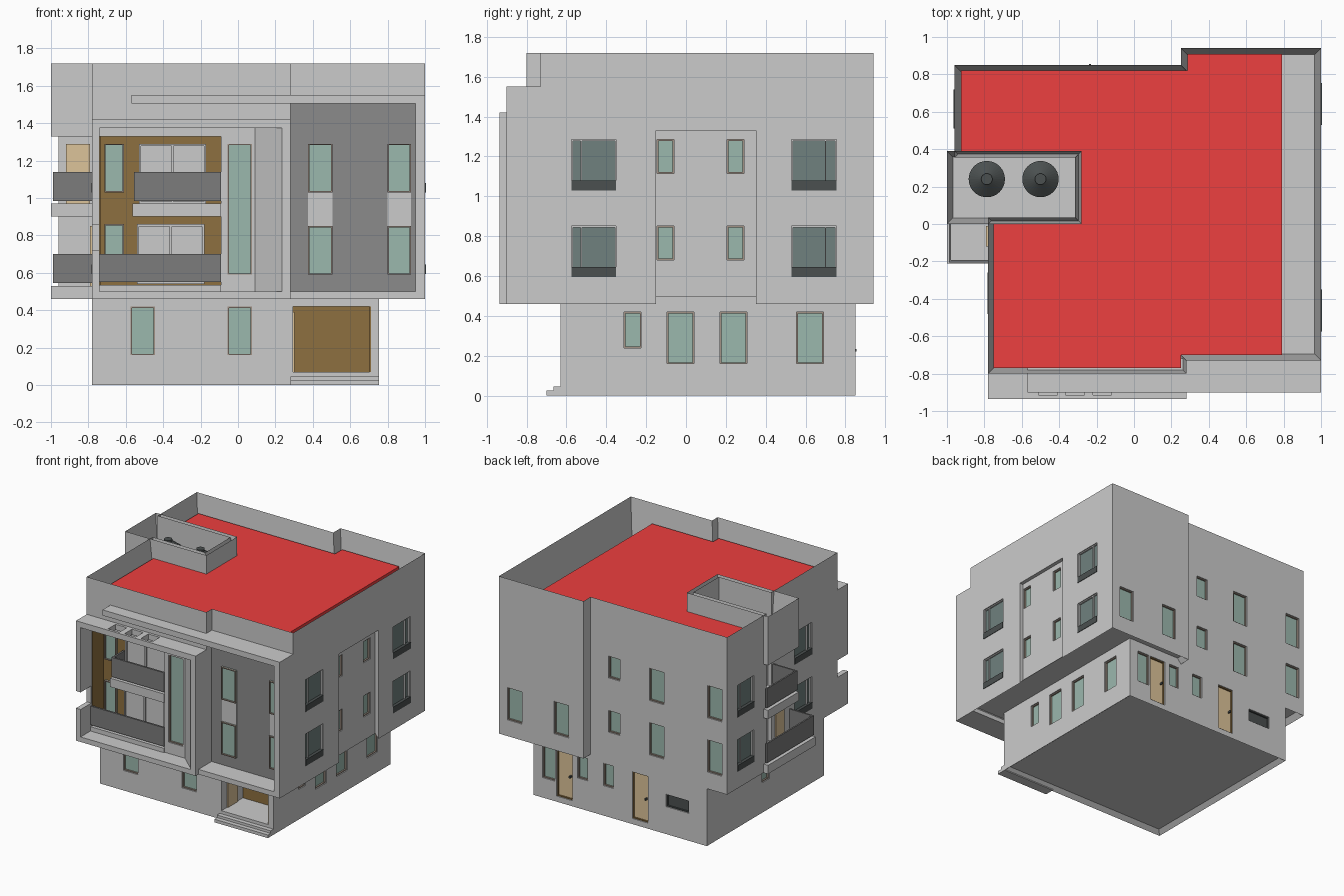
import bpy, bmesh
from mathutils import Matrix

if "Cube" in bpy.data.objects:
    bpy.data.objects.remove(bpy.data.objects["Cube"])

def mat(name, r, g, b):
    m = bpy.data.materials.new(name)
    m.diffuse_color = (r, g, b, 1)
    m.use_nodes = True
    m.node_tree.nodes["Principled BSDF"].inputs["Base Color"].default_value = m.diffuse_color
    return m

TEAL = mat("teal_glass", .33, .48, .42)
DARK = mat("dark_glass", .16, .22, .21)
BLACK = mat("black_metal", .07, .08, .08)
CHAR = mat("charcoal", .2, .2, .2)
PANEL = mat("slate_cladding", .26, .26, .26)
BROWN = mat("brown_cladding", .27, .16, .05)
TRIM = mat("brown_trim", .36, .29, .24)
WOOD = mat("door_wood", .72, .55, .32)
RED = mat("roof_red", .85, .05, .05)
PALE = mat("pale_glass", .62, .62, .63)

def finish(name, bm, m=None):
    bmesh.ops.recalc_face_normals(bm, faces=bm.faces)
    me = bpy.data.meshes.new(name)
    bm.to_mesh(me)
    bm.free()
    ob = bpy.data.objects.new(name, me)
    bpy.context.collection.objects.link(ob)
    if m:
        me.materials.append(m)
    return ob

def boxes(name, items, m=None):
    """One object made of boxes (x0, x1, y0, y1, z0, z1)."""
    bm = bmesh.new()
    for x0, x1, y0, y1, z0, z1 in items:
        mx = Matrix.Translation(((x0+x1)/2, (y0+y1)/2, (z0+z1)/2)) @ Matrix.Diagonal((x1-x0, y1-y0, z1-z0, 1))
        bmesh.ops.create_cube(bm, size=1, matrix=mx)
    return finish(name, bm, m)

def prism(name, pts, z0, z1, top=0, bottom=0, t=.035, m=None):
    """Extruded outline, with optional sunken top and bottom inside a rim."""
    bm = bmesh.new()
    f = bm.faces.new([bm.verts.new((x, y, z0)) for x, y in pts])
    r = bmesh.ops.extrude_face_region(bm, geom=[f], use_keep_orig=True)
    cap = [g for g in r["geom"] if isinstance(g, bmesh.types.BMFace)][0]
    for v in cap.verts:
        v.co.z = z1
    bmesh.ops.recalc_face_normals(bm, faces=bm.faces)
    for face, d in ((cap, -top), (f, bottom)):
        if d:
            bmesh.ops.inset_region(bm, faces=[face], thickness=t, use_even_offset=True)
            for v in face.verts:
                v.co.z += d
    return finish(name, bm, m)

def cut(ob, items):
    c = boxes("cutter", items)
    c.hide_render = True
    md = ob.modifiers.new("cut", "BOOLEAN")
    md.operation, md.solver, md.object = "DIFFERENCE", "EXACT", c
    bpy.context.view_layer.objects.active = ob
    bpy.ops.object.modifier_apply(modifier=md.name)
    bpy.data.objects.remove(c)

def on_wall(side, p, u0, u1, d0, d1, z0, z1):
    """Box on a wall plane: u runs along the wall, d points outward."""
    s = 1 if side in "RB" else -1
    a, b = sorted((p + s*d0, p + s*d1))
    return (u0, u1, a, b, z0, z1) if side in "FB" else (a, b, u0, u1, z0, z1)

holes = []
def window(side, p, u0, u1, z0, z1, glass=TEAL, trim=TRIM, name="window", sunk=True, w=.007, bars=()):
    o = -.02 if sunk else .006
    if sunk:
        holes.append(on_wall(side, p, u0, u1, -.024, .02, z0, z1))
    boxes(name + "_pane", [on_wall(side, p, u0, u1, o-.01, o, z0, z1)], glass)
    f = [(u0, u0+w, z0, z1), (u1-w, u1, z0, z1), (u0, u1, z0, z0+w), (u0, u1, z1-w, z1)]
    f += [(u-w/2, u+w/2, z0, z1) for u in bars]
    boxes(name + "_frame", [on_wall(side, p, a, b, o-.008, o+.012, c, d) for a, b, c, d in f], trim)

def dark_window(side, p, u0, u1, z, split):
    window(side, p, u0, u1, z, z+.255, DARK, None, "dark_window", bars=(split,))
    boxes("window_guard", [on_wall(side, p, u0, u1, -.02, .004, z, z+.05)], BLACK)

# main masses
upper = prism("upper_floors", [(-.78, -.80), (.28, -.80), (.28, -.73), (1, -.73), (1, .94), (.25, .94), (.25, .85),
              (-.96, .85), (-.96, .355), (-.315, .355), (-.315, .035), (-.78, .035)], .46, 1.72, .32, .04)
ground = prism("ground_floor", [(-.78, -.63), (.755, -.63), (.755, .85), (-.78, .85)], 0, .505, 0, .03)
boxes("stair_core", [(-.75, -.3, .02, .37, .47, 1.36)])
prism("red_roof", [(-.925, .385), (-.925, .82), (.285, .82), (.285, .91), (.79, .91), (.79, -.70), (.25, -.70),
      (.25, -.77), (-.75, -.77), (-.75, 0), (-.28, 0), (-.28, .385)], 1.38, 1.57, m=RED)

# water tanks in an open box
prism("tank_box", [(-1, 0), (-.28, 0), (-.28, .39), (-1, .39)], 1.33, 1.72, .34, 0, .033)
for x in (-.787, -.5):
    bm = bmesh.new()
    for r1, r2, z, h in ((.097, .097, 1.47, .18), (.097, .03, 1.585, .05), (.03, .03, 1.615, .02)):
        bmesh.ops.create_cone(bm, cap_ends=True, segments=32, radius1=r1, radius2=r2, depth=h,
                              matrix=Matrix.Translation((x, .24, z)))
    tank = finish("water_tank", bm, BLACK)

# large recesses: loggia, side bay, entrance porch
cut(upper, [(-.74, -.09, -.9, -.65, .53, 1.33), (.97, 1.1, -.15, .35, .4, 1.33)])
cut(ground, [(.295, .71, -.8, -.35, .07, .42)])

# left front picture frame with splayed right side and pergola openings
frame = boxes("front_frame", [(-.78, .28, -.935, -.79, .46, 1.42)])
cut(frame, [(-.74, .235, -1, -.7, .50, 1.375)])
cut(frame, [(-.9, -.7, -1, -.801, .72, .857)] +
    [(a, a+.1, -.915, -.82, 1.3, 1.5) for a in (-.51, -.365, -.22)])
prism("frame_splay", [(.09, -.80), (.236, -.80), (.236, -.93)], .50, 1.376)

# right front frame, long ledge and slate panel
boxes("ledge", [(-.57, 1, -.90, -.72, 1.505, 1.55)])
boxes("right_frame", [(.95, 1, -.90, -.73, .46, 1.505), (.28, 1, -.90, -.70, .46, .50)])
boxes("slate_panel", [(.28, .95, -.735, -.72, .50, 1.505)], PANEL)
for a, b in ((.375, .505), (.80, .925)):
    boxes("spandrel", [(a, b, -.738, -.73, .85, 1.03)])
    for z0, z1 in ((.59, .85), (1.03, 1.29)):
        window("F", -.735, a, b, z0, z1, sunk=False)

# loggia: cladding, balconies, glazing
boxes("loggia_cladding", [(-.74, -.09, -.655, -.64, .53, 1.33), (-.742, -.735, -.79, -.65, .53, 1.33)], BROWN)
boxes("loggia_balcony", [(-.565, -.09, -.81, -.65, .90, .97), (-.74, -.09, -.81, -.65, .50, .535)])
boxes("loggia_rail", [(-.555, -.09, -.81, -.795, .985, 1.14), (-.555, -.54, -.80, -.66, .985, 1.14),
                      (-.74, -.09, -.81, -.795, .55, .70)], CHAR)
for z0, z1, x in ((.97, 1.29, -.53), (.54, .86, -.54)):
    window("F", -.655, x, x+.36, z0, z1, PALE, None, "sliding_door", False, .012, (x+.18,))
    window("F", -.655, -.715, -.61, max(z0+.06, .59), z1, sunk=False)
window("F", -.80, -.055, .075, .59, 1.29)

# entrance porch and steps
boxes("porch_cladding", [(.295, .71, -.36, -.345, .07, .42), (.703, .712, -.625, -.35, .07, .42)], BROWN)
boxes("porch_door", [(.29, .303, -.56, -.43, .07, .39)], WOOD)
boxes("entry_steps", [(.28, .755, -.70, -.62, 0, .025), (.28, .755, -.665, -.62, .02, .045)])

# side balconies on the left
boxes("side_balcony", [(-1, -.76, -.21, .39, .46, .53), (-1, -.74, 0, .39, .90, .97)])
for y, z in ((-.205, .545), (.005, .985)):
    boxes("side_rail", [(-.99, -.978, y, .39, z, z+.155), (-.99, -.78, y, y+.012, z, z+.155)], CHAR)
boxes("side_door", [(-.92, -.79, .345, .36, .97, 1.29)], WOOD)
boxes("side_door_low", [(-.79, -.775, -.12, -.01, .53, .85)], WOOD)

# windows on the upper floors
for z in (.595, 1.03):
    dark_window("R", 1, -.575, -.35, z, -.525)
    dark_window("R", 1, .53, .755, z, .70)
    dark_window("L", -.96, .51, .72, z, .665)
    dark_window("L", -.78, -.48, -.26, z, -.43)
    for a in (-.145, .205):
        window("R", .97, a, a+.085, z+.085, z+.255)
    window("B", .85, -.01, .09, z+.085, z+.26)
    for x in (-.40, -.915):
        window("B", .85, x, x+.13, z, z+.26)
for x in (.795, .38):
    window("B", .94, x, x+.13, .59, .85)
cut(upper, holes)
holes.clear()

# windows and doors on the ground floor
for x in (-.575, -.055):
    window("F", -.63, x, x+.13, .16, .42)
for y0, y1, z in ((-.31, -.225, .24), (-.095, .04, .16), (.17, .305, .16), (.555, .69, .16)):
    window("R", .755, y0, y1, z, .42)
for x0, x1, z in ((.565, .675, .16), (.275, .365, .24), (.045, .135, .24)):
    window("B", .85, x0, x1, z, .42)
window("L", -.78, .06, .15, .24, .42)
for x in (.41, -.26):
    window("B", .85, x, x+.14, .045, .42, WOOD, BROWN, "back_door")
    boxes("door_handle", [(x+.02, x+.03, .83, .856, .22, .235)], BLACK)
window("B", .85, -.62, -.42, .22, .32, BLACK, BLACK, "vent")
cut(ground, holes)
